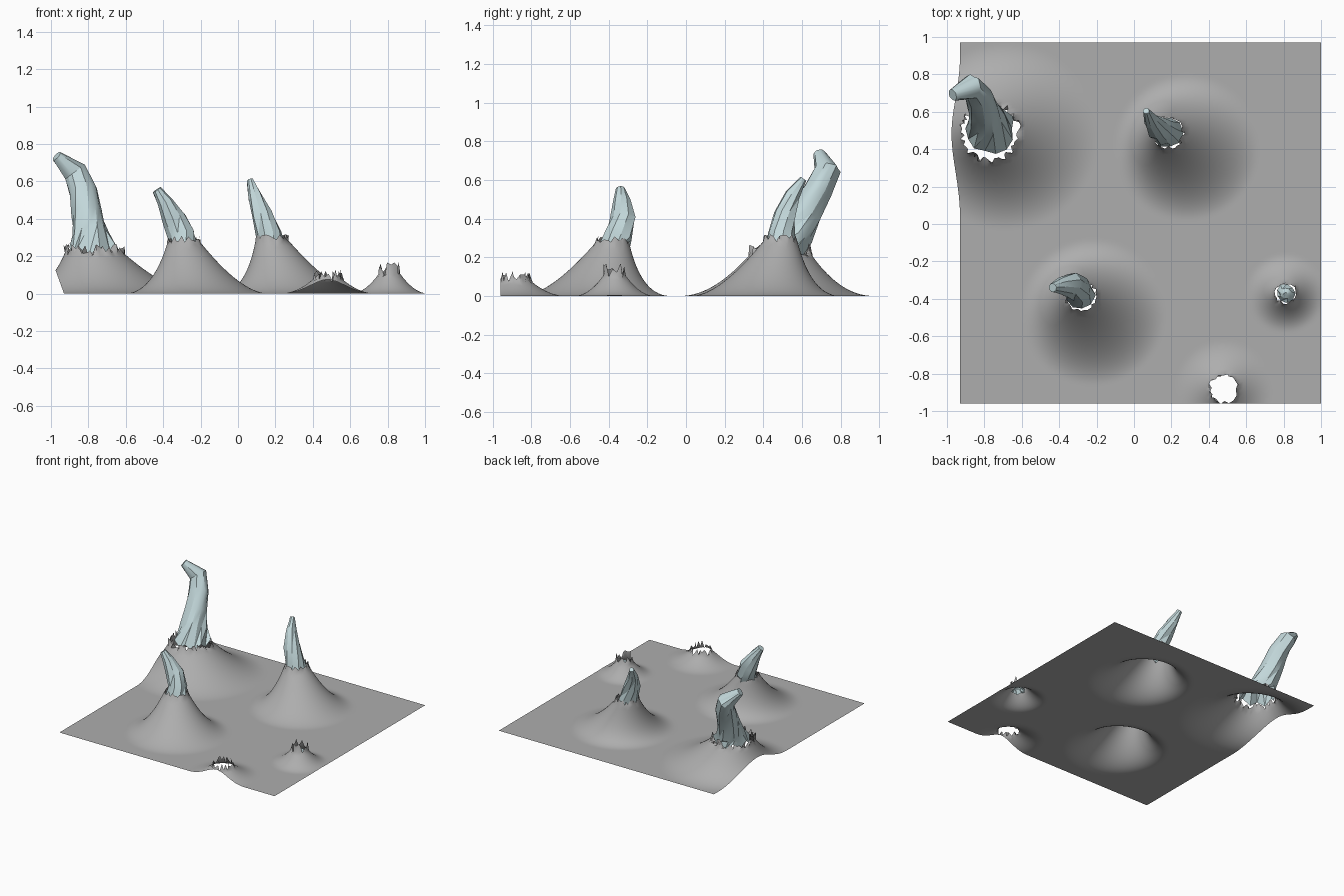
import bpy, bmesh, math, random
from mathutils import Vector

random.seed(4)
if "Cube" in bpy.data.objects:
    bpy.data.objects.remove(bpy.data.objects["Cube"])


def material(name, color):
    m = bpy.data.materials.new(name)
    m.use_nodes = True
    m.diffuse_color = color
    m.node_tree.nodes["Principled BSDF"].inputs["Base Color"].default_value = color
    return m


skin = material("grey skin", (0.42, 0.42, 0.42, 1))
horn = material("pale blue horn", (0.54, 0.68, 0.70, 1))


def finish(bm, name, mat, angle):
    me = bpy.data.meshes.new(name)
    bm.to_mesh(me)
    bm.free()
    ob = bpy.data.objects.new(name, me)
    bpy.context.collection.objects.link(ob)
    me.materials.append(mat)
    bpy.ops.object.select_all(action="DESELECT")
    ob.select_set(True)
    bpy.context.view_layer.objects.active = ob
    bpy.ops.object.shade_smooth_by_angle(angle=math.radians(angle))
    return ob


# Mounds: base centre, rim radius, base radius, height, lean of the top, tooth size
mounds = [
    ((-0.69, 0.47), 0.155, 0.50, 0.22, (-0.08, 0.02), 0.05),
    ((0.28, 0.41), 0.085, 0.39, 0.29, (-0.10, 0.08), 0.03),
    ((-0.22, -0.47), 0.085, 0.39, 0.28, (-0.07, 0.09), 0.03),
    ((0.81, -0.37), 0.055, 0.21, 0.11, (0, 0), 0.06),
    ((0.48, -0.88), 0.075, 0.26, 0.08, (0, 0), 0.05),
]

# Sheet pierced by the torn mounds
bm = bmesh.new()
bmesh.ops.create_grid(bm, x_segments=116, y_segments=116, size=0.965)
bmesh.ops.translate(bm, verts=bm.verts, vec=(0.035, 0.005, 0))
for centre, rim, base, height, lean, tooth in mounds:
    c = Vector((*centre, 0))

    def radius(v):
        return (v.co.xy - c.xy).length

    near = [v for v in bm.verts if radius(v) < base]
    inside = {v for v in near if radius(v) < rim}
    hole = [f for f in bm.faces if all(v in inside for v in f.verts)]
    bmesh.ops.delete(bm, geom=hole, context="FACES")
    for v in [v for v in near if v.is_valid]:
        d = v.co - c
        d.z = 0
        torn = v in inside
        if torn:
            d = d.normalized() * rim
        s = (d.length - rim) / (base - rim)
        h = (1 - s) ** 2
        v.co = c + d + Vector((*lean, 0)) * h
        v.co.z = height * h
        if torn:
            v.co.z += tooth * random.uniform(-0.3, 1)
            v.co.xy += d.xy * random.uniform(-0.15, 0.1)
finish(bm, "ground_sheet", skin, 60)


# Horns: faceted tapering tubes through (x, y, z, radius), jagged at the open foot
def make_horn(name, path, sides=9, ragged=0.03):
    bm = bmesh.new()
    pts = [Vector(p[:3]) for p in path]
    rings = []
    for i, p in enumerate(pts):
        axis = pts[min(i + 1, len(pts) - 1)] - pts[max(i - 1, 0)]
        if i == 0:
            axis = Vector((0, 0, 1))
        turn = Vector((0, 0, 1)).rotation_difference(axis)
        ring = []
        for k in range(sides):
            a = math.tau * k / sides + 0.2 * i
            r = path[i][3] * random.uniform(0.9, 1.1)
            co = p + turn @ Vector((r * math.cos(a), r * math.sin(a), 0))
            if i == 0:
                co.z += ragged * (1 if k % 2 else -0.5)
            ring.append(bm.verts.new(co))
        rings.append(ring)
    for lo, hi in zip(rings, rings[1:]):
        for k in range(sides):
            n = (k + 1) % sides
            bm.faces.new((lo[k], lo[n], hi[n]))
            bm.faces.new((lo[k], hi[n], hi[k]))
    bm.faces.new(rings[-1])
    finish(bm, name, horn, 28)


make_horn("large_horn", [
    (-0.77, 0.51, 0.22, 0.13), (-0.79, 0.56, 0.32, 0.095), (-0.81, 0.62, 0.43, 0.08),
    (-0.83, 0.68, 0.55, 0.072), (-0.87, 0.73, 0.65, 0.065), (-0.97, 0.69, 0.735, 0.03)],
    sides=14)
make_horn("back_horn", [
    (0.18, 0.49, 0.23, 0.08), (0.165, 0.49, 0.32, 0.07), (0.13, 0.51, 0.42, 0.06),
    (0.09, 0.55, 0.52, 0.04), (0.065, 0.605, 0.605, 0.018)])
make_horn("front_horn", [
    (-0.29, -0.38, 0.23, 0.08), (-0.30, -0.35, 0.31, 0.07), (-0.34, -0.325, 0.40, 0.065),
    (-0.39, -0.33, 0.49, 0.045), (-0.435, -0.34, 0.555, 0.025)])
make_horn("emerging_horn", [
    (0.81, -0.37, 0.07, 0.05), (0.81, -0.37, 0.1, 0.03), (0.81, -0.375, 0.11, 0.01)],
    ragged=0.01)
